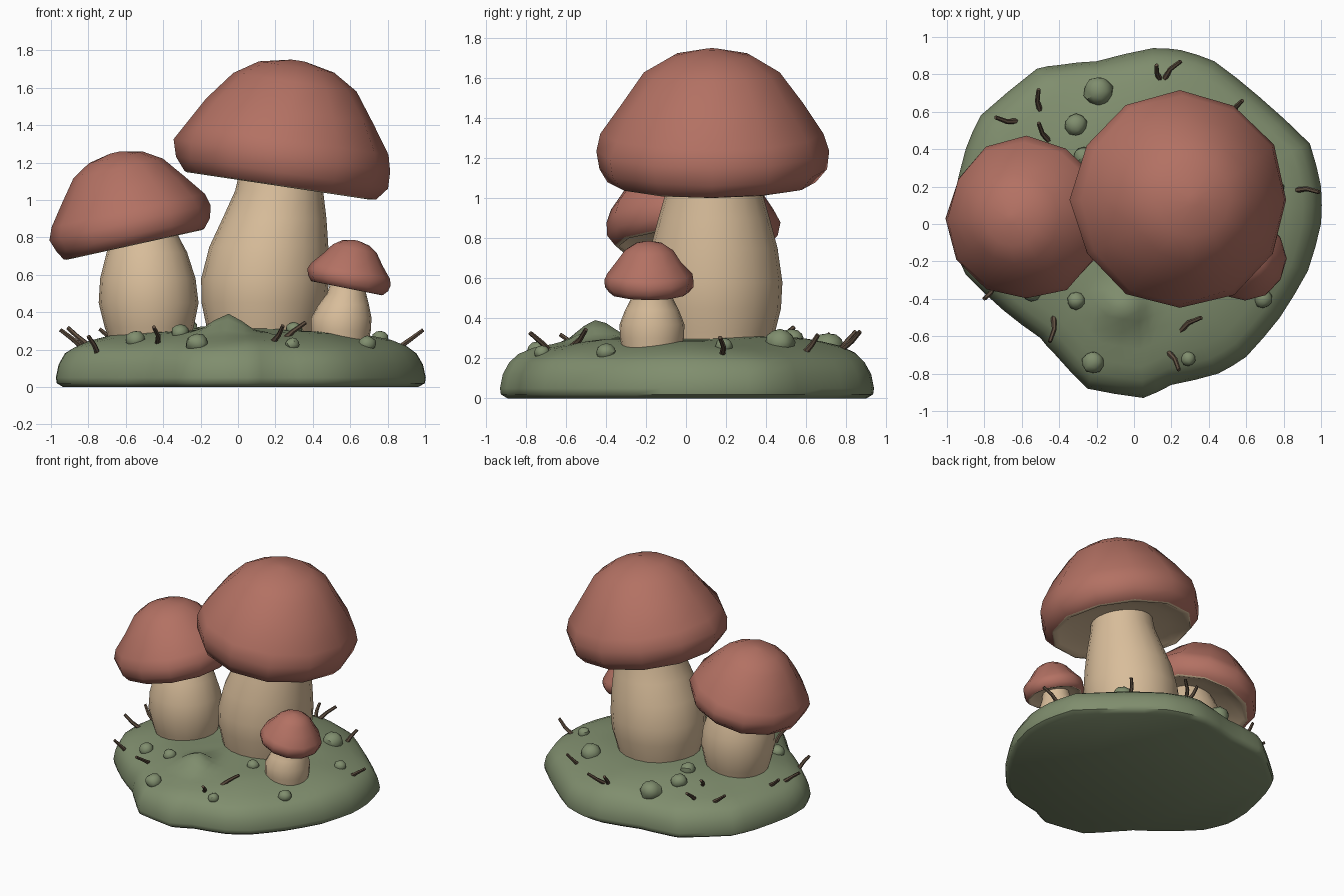
import bpy, bmesh, math, random
from mathutils import Vector, Matrix
from mathutils.bvhtree import BVHTree

if "Cube" in bpy.data.objects:
    bpy.data.objects.remove(bpy.data.objects["Cube"])

random.seed(4)


def material(name, rgb):
    m = bpy.data.materials.new(name)
    m.diffuse_color = (*rgb, 1)
    m.use_nodes = True
    m.node_tree.nodes["Principled BSDF"].inputs["Base Color"].default_value = m.diffuse_color
    return m


RED = material("cap_red", (0.45, 0.165, 0.125))
CREAM = material("stem_cream", (0.69, 0.51, 0.325))
MOSS = material("moss_green", (0.215, 0.27, 0.155))
BARK = material("twig_brown", (0.115, 0.078, 0.052))


def finish(bm, name, mats, angle=50):
    bmesh.ops.recalc_face_normals(bm, faces=bm.faces)
    me = bpy.data.meshes.new(name)
    bm.to_mesh(me)
    bm.free()
    ob = bpy.data.objects.new(name, me)
    bpy.context.collection.objects.link(ob)
    for m in mats:
        me.materials.append(m)
    bpy.ops.object.select_all(action='DESELECT')
    ob.select_set(True)
    bpy.context.view_layer.objects.active = ob
    bpy.ops.object.shade_smooth_by_angle(angle=math.radians(angle))
    return ob


def loft(bm, rings, mat_rule=lambda i: 0):
    """Skin a list of rings (lists of points) and close both ends."""
    vs = [[bm.verts.new(p) for p in ring] for ring in rings]
    n = len(vs[0])
    for i in range(len(vs) - 1):
        for j in range(n):
            k = (j + 1) % n
            f = bm.faces.new((vs[i][j], vs[i][k], vs[i + 1][k], vs[i + 1][j]))
            f.material_index = mat_rule(i)
    bm.faces.new(vs[0]).material_index = mat_rule(0)
    bm.faces.new(vs[-1]).material_index = mat_rule(len(vs) - 2)


def circle(c, r, n):
    return [Vector((c[0] + r * math.cos(2 * math.pi * j / n),
                    c[1] + r * math.sin(2 * math.pi * j / n), c[2])) for j in range(n)]


# Mossy mound: irregular outline scaled through a rounded profile
outline = [(1, .2), (.94, .43), (.67, .68), (.43, .87), (.25, .93), (.1, .94), (-.2, .87),
           (-.4, .85), (-.52, .83), (-.82, .58), (-.9, .4), (-.97, .1), (-.97, -.1),
           (-.9, -.27), (-.7, -.46), (-.5, -.61), (-.42, -.7), (-.25, -.88), (.05, -.93),
           (.2, -.86), (.45, -.8), (.6, -.71), (.78, -.5), (.93, -.25), (1, 0)]
pts = []
for i, p in enumerate(outline):
    q = outline[(i + 1) % len(outline)]
    pts += [p, ((p[0] + q[0]) / 2 * 1.004, (p[1] + q[1]) / 2 * 1.004)]
mound = [(.96, 0), (.995, .02), (1, .05), (.985, .12), (.95, .18), (.9, .215), (.82, .245),
         (.72, .265), (.64, .28), (.56, .29), (.5, .295), (.44, .3), (.36, .305),
         (.2, .31), (.05, .31)]


def lump(x, y, s):
    if s > .9:
        return 0
    peak = .1 * math.exp(-((x + .05) ** 2 + (y + .45) ** 2) / .012)
    back = .02 * math.exp(-((x - .1) ** 2 + (y - .5) ** 2) / .1)
    return peak + back + .008 * math.sin(9 * x + 1) * math.cos(8 * y)


rings = [[Vector((x * s, y * s, z + lump(x * s, y * s, s))) for x, y in pts] for s, z in mound]
bm = bmesh.new()
loft(bm, rings)
ground = BVHTree.FromBMesh(bm)
finish(bm, "moss_mound", [MOSS])


def ground_z(x, y):
    hit = ground.ray_cast(Vector((x, y, 2)), Vector((0, 0, -1)))[0]
    return hit.z if hit else .1


# Mushroom caps: twelve-sided bell with red top and cream underside
bell = [(.30, .10), (.60, .07), (.80, .02), (.85, -.01), (.88, 0), (.97, .115), (1, .27),
        (.95, .42), (.76, .68), (.56, .95), (.34, 1.09), (.06, 1.15)]


def cap(name, centre, radius, slope, waist=1.0):
    rot = Matrix.Rotation(math.atan(slope), 4, 'Y')
    rings = []
    for i, (r, h) in enumerate(bell):
        k = waist if 8 <= i <= 10 else 1
        ring = circle((0, 0, h * radius), r * k * radius, 12)
        wob = [1 + random.uniform(-.02, .02) if 2 <= i <= 10 else 1 for _ in ring]
        rings.append([rot @ Vector((p.x * w, p.y * w, p.z)) + Vector(centre)
                      for p, w in zip(ring, wob)])
    bm = bmesh.new()
    loft(bm, rings, lambda i: 1 if i < 4 else 0)
    finish(bm, name, [RED, CREAM], 60)


cap("large_cap", (.222, .13, 1.08), .585, .15, 1.02)
cap("medium_cap", (-.55, .03, .765), .435, -.22)
cap("small_cap", (.582, -.185, .53), .225, .2, .95)


# Stems: bulbous, each row is (z, centre x, radius)
def stem(name, y, rows):
    bm = bmesh.new()
    loft(bm, [circle((x, y, z), r, 20) for z, x, r in rows])
    finish(bm, name, [CREAM])


stem("large_stem", .14, [(.2, .135, .28), (.33, .135, .305), (.45, .14, .335), (.58, .145, .342),
                         (.75, .165, .318), (.9, .195, .278), (1.05, .22, .235), (1.16, .23, .22)])
stem("medium_stem", .03, [(.2, -.47, .2), (.32, -.475, .238), (.45, -.478, .267),
                          (.58, -.482, .255), (.72, -.487, .215), (.8, -.49, .175),
                          (.87, -.5, .15)])
stem("small_stem", -.17, [(.2, .55, .14), (.3, .55, .16), (.37, .552, .162), (.44, .565, .135),
                          (.5, .58, .105), (.56, .59, .095)])

# Moss clumps: small faceted domes (x, y, radius)
clumps = [(-.19, .71, .08), (-.31, .53, .06), (-.31, -.41, .048), (.69, -.4, .05),
          (-.22, -.74, .06), (.29, -.72, .04), (-.55, -.36, .055), (.3, -.24, .045),
          (.5, .47, .075), (-.27, .36, .055), (.76, .19, .045)]
for i, (x, y, r) in enumerate(clumps):
    bm = bmesh.new()
    bmesh.ops.create_icosphere(bm, subdivisions=2, radius=r)
    for v in bm.verts:
        v.co *= random.uniform(.93, 1.05)
        v.co.z *= .9
        v.co += Vector((x, y, ground_z(x, y) + r * .1))
    finish(bm, f"moss_clump_{i + 1}", [MOSS], 35)

# Twigs: bent sticks leaning outward (base x, y, tip x, y)
twigs = [(-.62, .55, -.74, .57), (-.5, .6, -.51, .72), (-.45, .44, -.51, .54),
         (.14, .77, .12, .85), (.16, .77, .25, .87), (.86, .18, .99, .17),
         (-.43, -.49, -.45, -.63), (.24, -.58, .36, -.5), (.18, -.68, .24, -.78),
         (-.75, -.33, -.8, -.4), (.53, .59, .58, .66), (-.83, -.03, -.95, -.06),
         (-.8, .1, -.91, .14)]
for i, (ax, ay, bx, by) in enumerate(twigs):
    a = Vector((ax, ay, ground_z(ax, ay) - .02))
    b = Vector((bx, by, ground_z(ax, ay) + .075))
    side = Vector((ay - by, bx - ax, 0)) * .1
    path = [a, a.lerp(b, .5) + side, b]
    q = (b - a).to_track_quat('Z', 'Y')
    bm = bmesh.new()
    loft(bm, [[q @ p + c for p in circle((0, 0, 0), r, 6)]
              for c, r in zip(path, (.016, .013, .011))])
    finish(bm, f"twig_{i + 1}", [BARK], 40)
